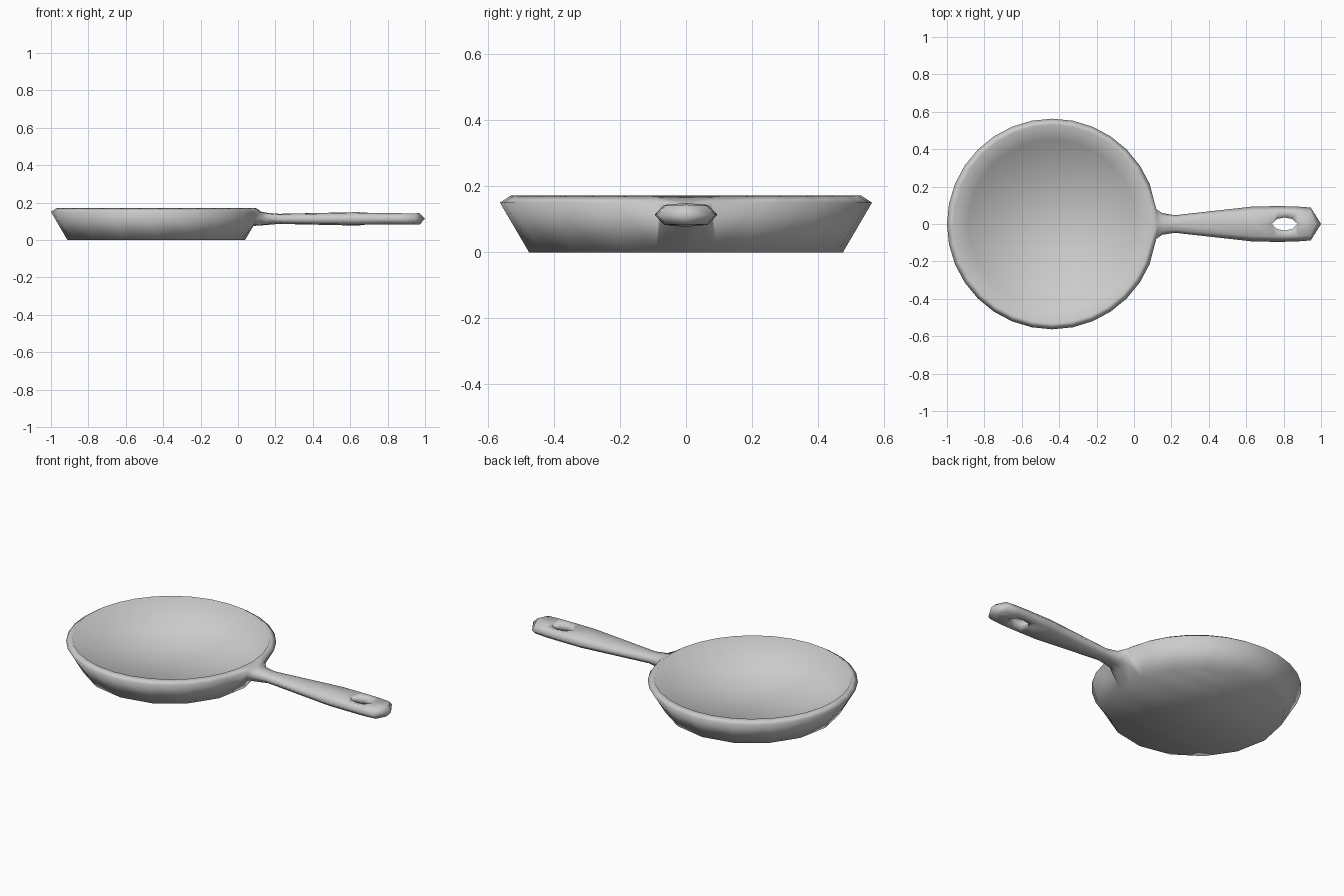
import bpy, bmesh
from math import sin, cos, pi

cube = bpy.data.objects.get("Cube")
if cube:
    bpy.data.objects.remove(cube)

metal = bpy.data.materials.new("grey_metal")
metal.use_nodes = True
grey = (0.6, 0.6, 0.6, 1)
metal.diffuse_color = grey
metal.node_tree.nodes["Principled BSDF"].inputs["Base Color"].default_value = grey

CX = -0.437      # centre of the bowl
MID = 0.113      # height of the handle axis
HALF = 16        # segments in half a turn

bm = bmesh.new()


def face(*verts):
    unique = list(dict.fromkeys(verts))
    if len(unique) > 2:
        bm.faces.new(unique)


def half_ring(radius, z, coarse=False):
    """Half circle from the handle side round to the far side."""
    ring = []
    for i in range(HALF + 1):
        r = radius * cos(pi / HALF) if coarse and i % 2 else radius
        y = 0 if i in (0, HALF) else r * sin(pi * i / HALF)
        ring.append(bm.verts.new((CX + r * cos(pi * i / HALF), y, z)))
    return ring


def disc(ring):
    """Half disc closed with parallel strips."""
    for i in range(HALF // 2):
        face(ring[i], ring[i + 1], ring[HALF - i - 1], ring[HALF - i])


# Bowl: base, widest rim, lip and inner floor
base = half_ring(0.475, 0, coarse=True)
rim = half_ring(0.563, 0.15)
lip = half_ring(0.53, 0.172)
floor = half_ring(0.45, 0.03)
for low, high, start in ((base, rim, 1), (rim, lip, 0), (lip, floor, 0)):
    for i in range(start, HALF):
        face(low[i], low[i + 1], high[i + 1], high[i])
disc(base)
disc(floor)

# Handle root, opened into the bowl wall
rim[1].co.x, rim[1].co.y = 0.119, 0.08
root = [rim[0], rim[1]] + [bm.verts.new(p) for p in
        ((0.108, 0.075, MID), (0.085, 0.05, 0.08), (0.082, 0, 0.075))]
face(root[1], root[2], base[1])
face(root[2], root[3], base[1])
face(root[3], root[4], base[0], base[1])

# Handle sections: x, side y, edge height, centre height, hole half width
sections = (
    (0.15, 0.058, 0.029, 0.033, 0),
    (0.22, 0.047, 0.022, 0.027, 0),
    (0.64, 0.094, 0.03, 0.036, 0),
    (0.735, 0.095, 0.03, 0.024, 0),
    (0.765, 0.095, 0.03, 0.022, 0.027),
    (0.805, 0.095, 0.03, 0.022, 0.035),
    (0.845, 0.094, 0.03, 0.022, 0.027),
    (0.875, 0.093, 0.03, 0.024, 0),
    (0.945, 0.088, 0.028, 0.031, 0),
)
previous, open_before = root, False
for x, side, edge, centre, hole in sections:
    end = x == sections[-1][0]
    cx = x + 0.025 if end else x
    points = ((cx, hole, MID + centre), (x, side * 0.7, MID + edge),
              (x, side, MID), (x, side * 0.7, MID - edge),
              (cx, hole, MID - centre))
    current = [bm.verts.new(p) for p in points]
    for i in range(4):
        face(previous[i], previous[i + 1], current[i + 1], current[i])
    # Wall of the hanging hole
    if hole or open_before:
        face(previous[4], previous[0], current[0], current[4])
    previous, open_before = current, hole > 0

# Pointed end of the handle
tip = bm.verts.new((1, 0, MID))
face(previous[0], previous[1], previous[2], tip)
face(previous[2], previous[3], previous[4], tip)

bmesh.ops.recalc_face_normals(bm, faces=bm.faces[:])
for f in bm.faces:
    f.smooth = True
mesh = bpy.data.meshes.new("frying_pan")
bm.to_mesh(mesh)
bm.free()
mesh.materials.append(metal)
pan = bpy.data.objects.new("frying_pan", mesh)
bpy.context.collection.objects.link(pan)

# Mirror the half pan front to back
mirror = pan.modifiers.new("mirror", "MIRROR")
mirror.use_axis = (False, True, False)
mirror.use_clip = True
